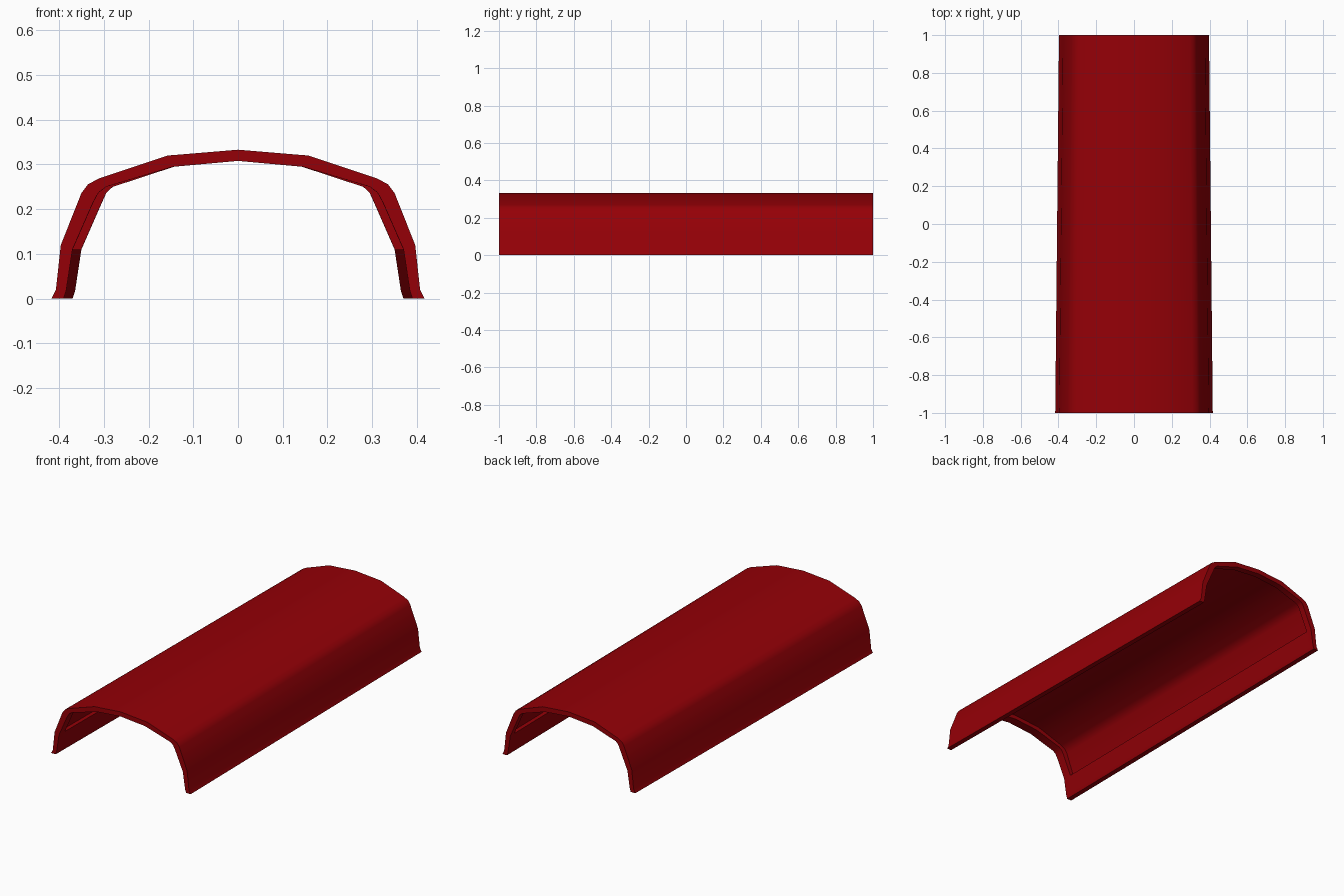
import bpy, bmesh, math

if "Cube" in bpy.data.objects:
    bpy.data.objects.remove(bpy.data.objects["Cube"])

# Right half of the front cross-section (x, z), from the crown down to the foot
OUTER = [(0, 0.333), (0.157, 0.32), (0.31, 0.269), (0.335, 0.256), (0.35, 0.236),
         (0.396, 0.12), (0.407, 0.02), (0.417, 0)]
INNER = [(0, 0.308), (0.145, 0.295), (0.295, 0.25), (0.312, 0.237), (0.324, 0.215),
         (0.37, 0.11), (0.384, 0.018), (0.39, 0)]
# How far each point moves inwards at the narrower back end
TAPER = [0, 0.002, 0.015, 0.018, 0.02, 0.02, 0.02, 0.02]
# Hollow in the underside: nearly through the wall, down to the ledge above the feet
DEPTH = 0.85
HOLLOW = [(a + (c - a) * DEPTH, b + (d - b) * DEPTH)
          for (a, b), (c, d) in zip(INNER[:6], OUTER[:6])]
HOLLOW[-1] = (HOLLOW[-1][0], 0.11)
Y_FRONT, Y_BACK = -0.95, 0.965

bm = bmesh.new()


def ring(half, y):
    """Mirrored profile placed at depth y, narrowed along the taper."""
    f = (y + 1) / 2
    pts = [(x - t * f, z) for (x, z), t in zip(half, TAPER)]
    return [bm.verts.new((x, y, z))
            for x, z in [(-x, z) for x, z in reversed(pts[1:])] + pts]


def bridge(a, b):
    for i in range(len(a) - 1):
        bm.faces.new((a[i], a[i + 1], b[i + 1], b[i]))


# Outer shell and end rims
out_f, out_b = ring(OUTER, -1), ring(OUTER, 1)
in_f, in_1, in_2, in_b = [ring(INNER, y) for y in (-1, Y_FRONT, Y_BACK, 1)]
bridge(out_f, out_b)
bridge(out_f, in_f)
bridge(out_b, in_b)

# Lips at both ends and the foot strips
bridge(in_f, in_1)
bridge(in_2, in_b)
for s in (slice(0, 3), slice(-3, None)):
    bridge(in_1[s], in_2[s])
for k in (0, -1):
    bm.faces.new((out_f[k], out_b[k], in_b[k], in_2[k], in_1[k], in_f[k]))

# Hollowed underside with its end steps and side ledges
hol_1, hol_2 = ring(HOLLOW, Y_FRONT), ring(HOLLOW, Y_BACK)
bridge(hol_1, hol_2)
bridge(in_1[2:-2], hol_1)
bridge(in_2[2:-2], hol_2)
for i, h in ((2, 0), (-3, -1)):
    bm.faces.new((in_1[i], in_2[i], hol_2[h], hol_1[h]))
bmesh.ops.recalc_face_normals(bm, faces=bm.faces)

mesh = bpy.data.meshes.new("roof_tile")
bm.to_mesh(mesh)
bm.free()
tile = bpy.data.objects.new("roof_tile", mesh)
bpy.context.collection.objects.link(tile)

# Dark red glaze
red = bpy.data.materials.new("dark_red")
red.diffuse_color = (0.3, 0.0, 0.002, 1)
red.use_nodes = True
red.node_tree.nodes["Principled BSDF"].inputs["Base Color"].default_value = red.diffuse_color
mesh.materials.append(red)

# Smooth along the arch, crisp at rims and steps
bpy.context.view_layer.objects.active = tile
tile.select_set(True)
bpy.ops.object.shade_smooth_by_angle(angle=math.radians(35))
